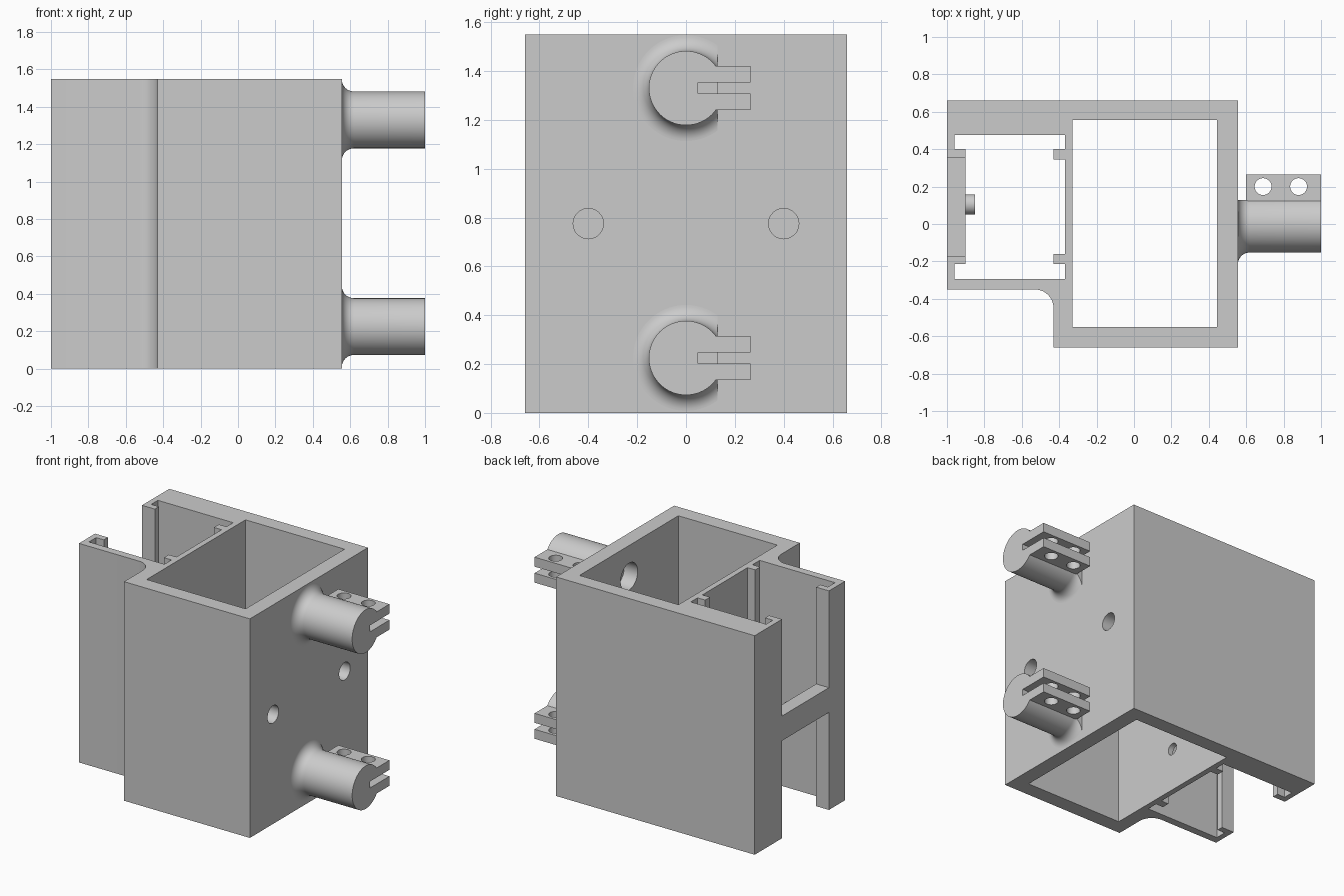
import bpy, bmesh, math
from mathutils import Matrix

if "Cube" in bpy.data.objects:
    bpy.data.objects.remove(bpy.data.objects["Cube"], do_unlink=True)

HEIGHT = 1.55
MID = HEIGHT / 2

grey = bpy.data.materials.new("plain grey")
grey.use_nodes = True
grey.diffuse_color = (0.6, 0.6, 0.6, 1)
grey.node_tree.nodes["Principled BSDF"].inputs["Base Color"].default_value = (0.6, 0.6, 0.6, 1)


def finish(name, bm):
    bmesh.ops.recalc_face_normals(bm, faces=bm.faces)
    mesh = bpy.data.meshes.new(name)
    bm.to_mesh(mesh)
    bm.free()
    mesh.materials.append(grey)
    obj = bpy.data.objects.new(name, mesh)
    bpy.context.collection.objects.link(obj)
    return obj


def box(name, x, y, z):
    bm = bmesh.new()
    bmesh.ops.create_cube(bm, size=1)
    for v in bm.verts:
        for i, (low, high) in enumerate((x, y, z)):
            v.co[i] = low if v.co[i] < 0 else high
    return finish(name, bm)


def prism(name, outline, low, high):
    bm = bmesh.new()
    face = bm.faces.new([bm.verts.new((x, y, low)) for x, y in outline])
    new = bmesh.ops.extrude_face_region(bm, geom=[face])["geom"]
    bmesh.ops.translate(bm, vec=(0, 0, high - low),
                        verts=[g for g in new if isinstance(g, bmesh.types.BMVert)])
    return finish(name, bm)


def cylinder(name, centre, radius, length, axis="X", segments=48):
    bm = bmesh.new()
    bmesh.ops.create_cone(bm, cap_ends=True, segments=segments, radius1=radius,
                          radius2=radius, depth=length)
    if axis == "X":
        bm.transform(Matrix.Rotation(math.pi / 2, 4, "Y"))
    bm.transform(Matrix.Translation(centre))
    return finish(name, bm)


def lathe_x(name, profile, segments=64):
    """Solid of revolution around the x axis from (x, radius) points."""
    bm = bmesh.new()
    rings = []
    for x, r in profile:
        rings.append([bm.verts.new((x, r * math.cos(a), r * math.sin(a)))
                      for a in (math.tau * i / segments for i in range(segments))])
    for a, b in zip(rings, rings[1:]):
        for i in range(segments):
            j = (i + 1) % segments
            bm.faces.new((a[i], a[j], b[j], b[i]))
    bm.faces.new(rings[0])
    bm.faces.new(rings[-1])
    return finish(name, bm)


def combine(target, other, operation="DIFFERENCE"):
    mod = target.modifiers.new("combine", "BOOLEAN")
    mod.operation, mod.solver, mod.object = operation, "EXACT", other
    bpy.context.view_layer.objects.active = target
    bpy.ops.object.modifier_apply(modifier=mod.name)
    bpy.data.objects.remove(other, do_unlink=True)


def smooth(obj):
    bpy.ops.object.select_all(action="DESELECT")
    obj.select_set(True)
    bpy.context.view_layer.objects.active = obj
    bpy.ops.object.shade_smooth_by_angle(angle=math.radians(30))


# Housing: stepped outline with a rounded inner corner
corner = [(-0.53 + 0.1 * math.sin(a), -0.45 + 0.1 * math.cos(a))
          for a in (math.pi / 2 * (1 - i / 12) for i in range(13))]
outline = [(-1, 0.66), (0.555, 0.66), (0.555, -0.66), (-0.43, -0.66)] + corner + [(-1, -0.35)]
housing = prism("housing", outline, 0, HEIGHT)

# Rectangular shaft
combine(housing, box("shaft_cut", (-0.33, 0.445), (-0.55, 0.555), (-1, 2)))

# Side channel with retaining lips, open to the right
channel = [(-1.1, 0.355), (-0.9, 0.355), (-0.9, 0.4), (-0.96, 0.4), (-0.96, 0.475),
           (-0.37, 0.475), (-0.37, 0.4), (-0.43, 0.4), (-0.43, 0.345), (-0.37, 0.345),
           (-0.37, -0.16), (-0.43, -0.16), (-0.43, -0.215), (-0.37, -0.215),
           (-0.37, -0.295), (-0.96, -0.295), (-0.96, -0.215), (-0.9, -0.215),
           (-0.9, -0.17), (-1.1, -0.17)]
combine(housing, prism("channel_cut", channel, -1, 2))

# Holes: two bolt holes, two clamp bores, one in the dividing wall
CLAMP_HEIGHTS = {"lower": 0.225, "upper": 1.33}
for y in (-0.4, 0.4):
    combine(housing, cylinder("bolt_cut", (0.5, y, MID), 0.062, 0.3))
for z in CLAMP_HEIGHTS.values():
    combine(housing, cylinder("bore_cut", (0.5, 0, z), 0.095, 0.3))
combine(housing, cylinder("divider_cut", (-0.35, 0, 0.31), 0.042, 0.1))
smooth(housing)

# Crossbar with a small pin
box("crossbar", (-1, -0.9), (-0.171, 0.356), (0.69, 0.865))
smooth(cylinder("crossbar_pin", (-0.88, 0.105, MID), 0.053, 0.06))

# Split tube clamp with a flared root
flare = [(0.62 - 0.065 * math.cos(a), 0.217 - 0.065 * math.sin(a))
         for a in (math.pi / 2 * i / 12 for i in range(13))]
clamp = lathe_x("lower_clamp", [(0.55, 0.217)] + flare + [(1, 0.152)])
combine(clamp, box("flat_cut", (0, 2), (0.128, 1), (-1, 1)))
combine(clamp, box("ears", (0.6, 1), (0.1, 0.265), (-0.09, 0.09)), "UNION")
combine(clamp, cylinder("bore_cut", (0.8, 0, 0), 0.095, 1))
combine(clamp, box("slot_cut", (0.6, 1.1), (0.05, 0.4), (-0.023, 0.023)))
for x in (0.69, 0.88):
    combine(clamp, cylinder("screw_cut", (x, 0.2, 0), 0.045, 0.4, "Z"))
smooth(clamp)

upper = clamp.copy()
upper.data = clamp.data.copy()
upper.name = "upper_clamp"
bpy.context.collection.objects.link(upper)
clamp.location.z = CLAMP_HEIGHTS["lower"]
upper.location.z = CLAMP_HEIGHTS["upper"]
